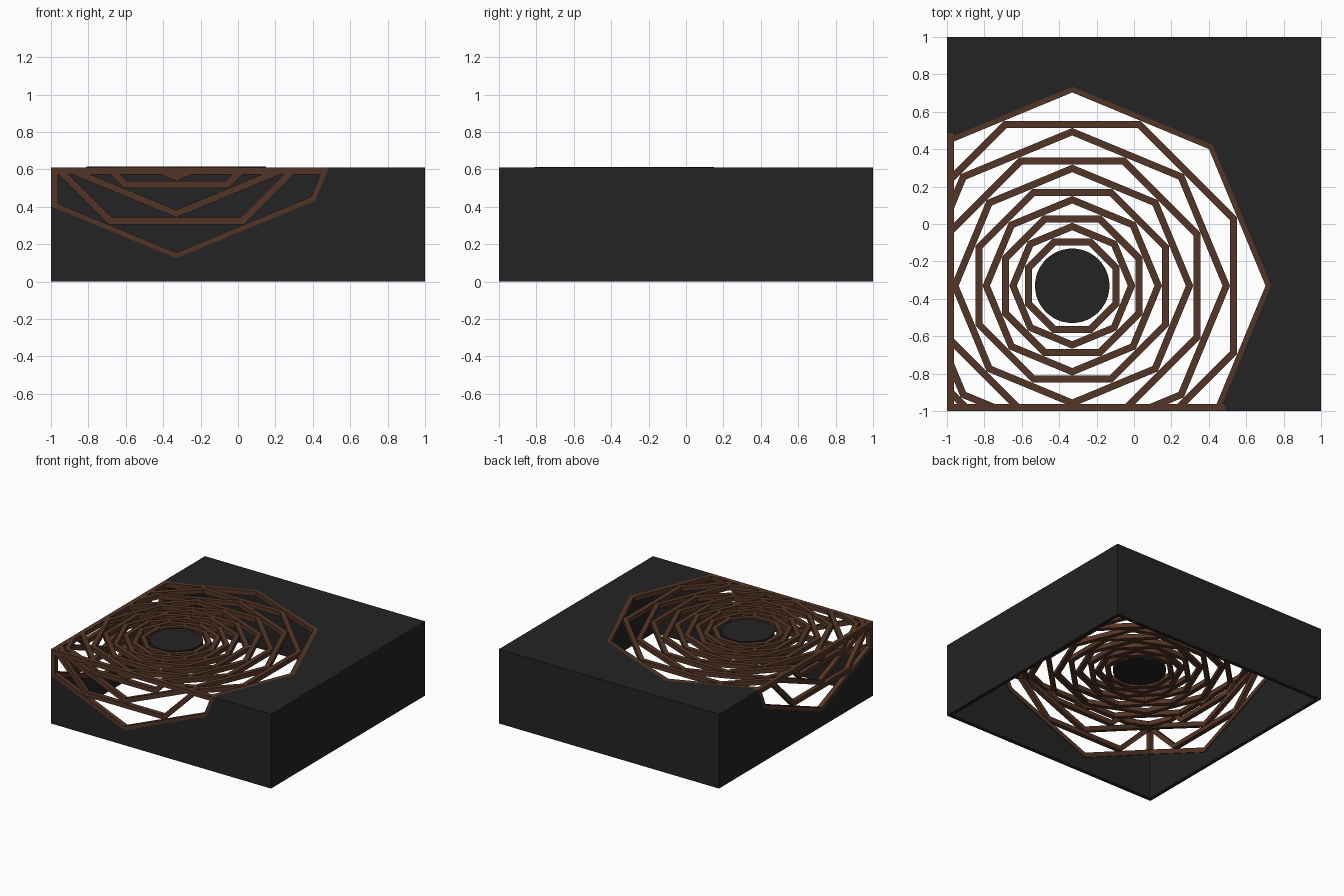
import bpy, bmesh, math
from mathutils import Vector

if "Cube" in bpy.data.objects:
    bpy.data.objects.remove(bpy.data.objects["Cube"])

H, W, BAR, C = 0.61, 0.03, 0.037, -0.33


def material(name, rgb):
    m = bpy.data.materials.new(name)
    m.diffuse_color = (*rgb, 1)
    m.use_nodes = True
    m.node_tree.nodes["Principled BSDF"].inputs["Base Color"].default_value = m.diffuse_color
    return m


BLACK = material("charcoal", (0.017, 0.017, 0.017))
BROWN = material("brown", (0.088, 0.036, 0.019))

# plane coordinates (u, v, depth) -> model space for each panel
MAPS = {
    "top": lambda p: Vector((p.x, p.y, H - p.z)),
    "front": lambda p: Vector((p.x, -1 + p.z, p.y)),
    "left": lambda p: Vector((-1 + p.z, p.x, p.y)),
}


def finish(bm, name, mat):
    bmesh.ops.recalc_face_normals(bm, faces=bm.faces)
    me = bpy.data.meshes.new(name)
    bm.to_mesh(me)
    bm.free()
    me.materials.append(mat)
    ob = bpy.data.objects.new(name, me)
    bpy.context.collection.objects.link(ob)
    return ob


def box(name, lo, hi, mat):
    bm = bmesh.new()
    bmesh.ops.create_cube(bm, size=1)
    for v in bm.verts:
        v.co = Vector([(a + b) / 2 + c * (b - a) for a, b, c in zip(lo, hi, v.co)])
    return finish(bm, name, mat)


def outline(cu, cv, r, turn, n=8):
    return [(cu + r * math.cos(turn + 2 * math.pi * i / n),
             cv + r * math.sin(turn + 2 * math.pi * i / n)) for i in range(n)]


def prism(name, pts, d0, d1, mapping, mat):
    bm = bmesh.new()
    a = [bm.verts.new(mapping(Vector((u, v, d0)))) for u, v in pts]
    b = [bm.verts.new(mapping(Vector((u, v, d1)))) for u, v in pts]
    bm.faces.new(a)
    bm.faces.new(b[::-1])
    n = len(pts)
    for i in range(n):
        j = (i + 1) % n
        bm.faces.new((a[i], b[i], b[j], a[j]))
    return finish(bm, name, mat)


def ring(name, cu, cv, r, turn, d0, d1, planes, mapping):
    """Octagonal frame trimmed by the panel's edges."""
    inner = r - BAR / math.cos(math.pi / 8)
    bm = bmesh.new()
    loops = [[bm.verts.new((u, v, d)) for u, v in outline(cu, cv, rad, turn)]
             for rad, d in ((r, d0), (r, d1), (inner, d1), (inner, d0))]
    for k in range(4):
        p, q = loops[k], loops[(k + 1) % 4]
        for i in range(8):
            j = (i + 1) % 8
            bm.faces.new((p[i], p[j], q[j], q[i]))
    for co, no in planes:
        bmesh.ops.bisect_plane(bm, geom=bm.verts[:] + bm.edges[:] + bm.faces[:],
                               plane_co=co, plane_no=no, clear_outer=True)
        edges = [e for e in bm.edges if e.is_boundary]
        if edges:
            bmesh.ops.holes_fill(bm, edges=edges, sides=0)
    if not bm.faces:
        bm.free()
        return
    for v in bm.verts:
        v.co = mapping(v.co)
    finish(bm, name, BROWN)


# hollow shell, open below
shell = box("shell", (-1, -1, 0), (1, 1, H), BLACK)
cutters = [box("cavity_cutter", (-1 + W, -1 + W, -0.2), (1 - W, 1 - W, H - W), BLACK)]

# panel settings: centre height, outer radius, trimming planes
R_TOP, R_SIDE, CV_SIDE = 1.073, 1.06, 1.175
left_edge = ((-1, 0, 0), (-1, 0, 0))
PANELS = {
    "top": (C, R_TOP, [left_edge, ((0, -1, 0), (0, -1, 0))]),
    "front": (CV_SIDE, R_SIDE, [left_edge, ((0, H, 0), (0, 1, 0))]),
    "left": (CV_SIDE, R_SIDE, [left_edge, ((0, H, 0), (0, 1, 0))]),
}
for panel, (cv, r, planes) in PANELS.items():
    mapping = MAPS[panel]
    # octagonal opening
    cutters.append(prism(panel + "_opening_cutter", outline(C, cv, r - 0.01, 0),
                         -0.1, W + 0.012, mapping, BLACK))
    # nested frames, each turned by half a side and touching the one outside it
    for k in range(10):
        lift = 0.004 if panel == "top" and k >= 6 else 0
        ring(f"{panel}_ring_{k + 1}", C, cv, r, (k % 2) * math.pi / 8,
             -lift, BAR - lift, planes, mapping)
        r = r * math.cos(math.pi / 8) - BAR - 0.0008

# apply the cuts
for cut in cutters:
    mod = shell.modifiers.new(cut.name, 'BOOLEAN')
    mod.operation = 'DIFFERENCE'
    mod.solver = 'EXACT'
    mod.object = cut
bpy.context.view_layer.update()
cut_mesh = bpy.data.meshes.new_from_object(
    shell.evaluated_get(bpy.context.evaluated_depsgraph_get()))
shell.modifiers.clear()
shell.data = cut_mesh
for cut in cutters:
    bpy.data.objects.remove(cut)

# beams along the box edges crossed by the openings
E = -1 + BAR
box("front_edge_beam", (-1, -1, H - BAR), (0.47, E, H), BROWN)
box("left_edge_beam", (-1, -1, H - BAR), (E, 0.47, H), BROWN)
box("corner_beam", (-1, -1, 0.385), (E, E, H), BROWN)

# round plate in the middle
prism("centre_disc", outline(C, C, 0.199, 0, 48), -0.002, W, MAPS["top"], BLACK)
